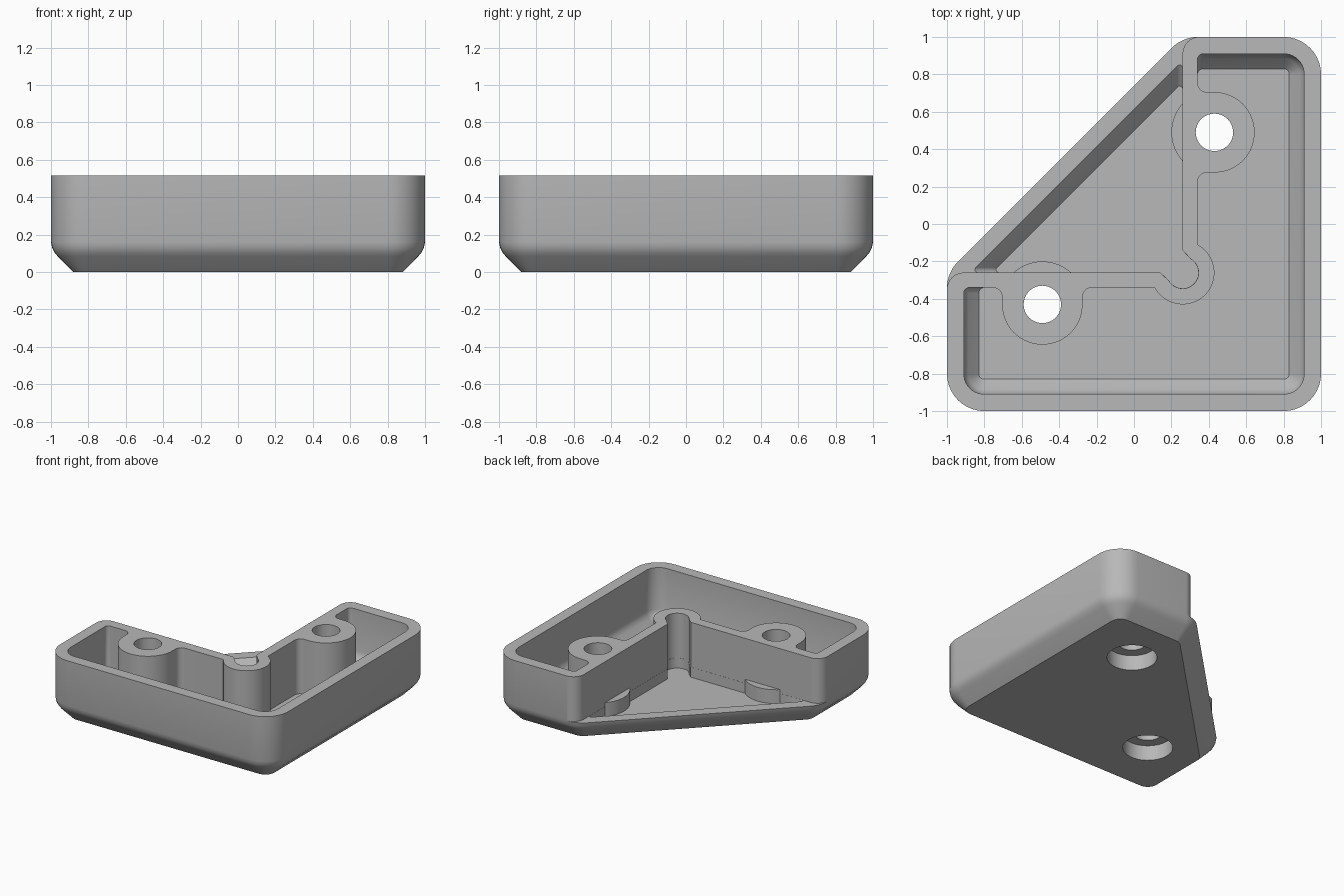
import bpy, bmesh, math
from mathutils import Vector

cube = bpy.data.objects.get("Cube")
if cube:
    bpy.data.objects.remove(cube, do_unlink=True)

HEIGHT, RIM, FLOOR, TOP = 0.515, 0.16, 0.08, 0.7
WALL_IN, WALL_OUT = 0.26, 0.34      # the two faces of the inner wall
BOSS = Vector((0.43, 0.49))


def mirrored(half, axis=None):
    """Complete a half outline by reflecting it in the line y = -x."""
    other = [(-y, -x, r) for x, y, r in reversed(half)]
    return ([axis] if axis else []) + half + other


def arc(cx, cy, r, start, end, n=14):
    angles = [math.radians(start + (end - start) * i / n) for i in range(n + 1)]
    return [(cx + r * math.cos(a), cy + r * math.sin(a), 0) for a in angles]


def rounded(points, n=10):
    """Turn (x, y, radius) corners into a filleted outline."""
    out = []
    for i, (x, y, r) in enumerate(points):
        p = Vector((x, y))
        if r == 0:
            out.append(p)
            continue
        u = (Vector(points[i - 1][:2]) - p).normalized()
        v = (Vector(points[(i + 1) % len(points)][:2]) - p).normalized()
        half = u.angle(v) / 2
        centre = p + (u + v).normalized() * (r / math.sin(half))
        a = p + u * (r / math.tan(half)) - centre
        b = p + v * (r / math.tan(half)) - centre
        sweep = a.angle(b)
        for k in range(n + 1):
            t = k / n
            out.append(centre + (a * math.sin((1 - t) * sweep)
                                 + b * math.sin(t * sweep)) / math.sin(sweep))
    return out


def loft(name, rings):
    """Closed solid through (outline, z) rings of equal length."""
    bm = bmesh.new()
    loops = [[bm.verts.new((p.x, p.y, z)) for p in pts] for pts, z in rings]
    for low, high in zip(loops, loops[1:]):
        for i in range(len(low)):
            bm.faces.new((low[i - 1], low[i], high[i], high[i - 1]))
    bm.faces.new(list(reversed(loops[0])))
    bm.faces.new(loops[-1])
    bmesh.ops.recalc_face_normals(bm, faces=bm.faces)
    mesh = bpy.data.meshes.new(name)
    bm.to_mesh(mesh)
    bm.free()
    ob = bpy.data.objects.new(name, mesh)
    bpy.context.collection.objects.link(ob)
    return ob


def cylinder(name, centre, r, z0, z1):
    circle = [Vector(p[:2]) for p in arc(centre[0], centre[1], r, 0, 360, 48)[:-1]]
    return loft(name, [(circle, z0), (circle, z1)])


def combine(target, tool, operation):
    tool.hide_render = True
    mod = target.modifiers.new(tool.name, 'BOOLEAN')
    mod.operation, mod.solver, mod.object = operation, 'EXACT', tool
    bpy.ops.object.select_all(action='DESELECT')
    bpy.context.view_layer.objects.active = target
    target.select_set(True)
    bpy.ops.object.modifier_apply(modifier=mod.name)
    bpy.data.objects.remove(tool, do_unlink=True)


def body_outline(d):
    r = 0.2 - d
    half = [(1 - d, 1 - d, r), (0.26 + 0.414 * d, 1 - d, r)]
    return rounded(mirrored(half, (1 - d, d - 1, r)))


def recess_outline(d):
    x = WALL_IN - 0.001
    half = [(x, x + 0.74 - math.sqrt(2) * d, 0.015), (x, -0.14, 0)]
    return rounded(mirrored(half + arc(0.26, -0.26, 0.084, 60, -42)))


def tray_outline(d):
    x, r = WALL_OUT, 0.2 - d
    right, top, bottom = BOSS.x + 0.215, BOSS.y + 0.215, BOSS.y - 0.215
    half = [(1 - d, 1 - d, r), (x, 1 - d, 0.03), (x, top, 0.05),
            (right, top, 0.214), (right, bottom, 0.214), (x, bottom, 0.05)]
    half += arc(0.26, -0.26, 0.17, 62, -42)
    return rounded(mirrored(half, (1 - d, d - 1, r)))


# Body: five-sided block with a softened chamfer round the bottom
profile = [(0.12, 0), (0.035, 0.085), (0.018, 0.106), (0.006, 0.13), (0, RIM), (0, HEIGHT)]
body = loft("corner_foot", [(body_outline(d), z) for d, z in profile])

# Open corner: lowered to the rim, with rounded arm ends and a round notch
step = [(0.35, 1.3, 0)] + arc(0.35, 0.91, 0.09, 90, 180) + [(WALL_IN, -0.14, 0)]
step += arc(0.26, -0.26, 0.085, 60, -42)
outline = rounded(mirrored(step, (-1.3, 1.3, 0)))
combine(body, loft("step_cutter", [(outline, RIM), (outline, TOP)]), 'DIFFERENCE')

# Recessed floor behind the slanted rim
combine(body, loft("recess_cutter", [(recess_outline(d), z) for d, z in
                                     [(0.17, FLOOR), (0.09, RIM), (0.09, TOP)]]), 'DIFFERENCE')

# Low bulges of the screw seats on the open side of the wall
screws = [(BOSS.x, BOSS.y), (-BOSS.y, -BOSS.x)]
for centre in screws:
    combine(body, cylinder("seat_bulge", centre, 0.23, 0.04, 0.19), 'UNION')

# Tray between the walls, leaving the screw bosses and corner boss standing
tray = [(0.17, FLOOR), (0.115, 0.135), (0.098, 0.156), (0.09, 0.185), (0.09, TOP)]
combine(body, loft("tray_cutter", [(tray_outline(d), z) for d, z in tray]), 'DIFFERENCE')

# Screw holes with wider seats from below
for centre in screws:
    combine(body, cylinder("hole_cutter", centre, 0.1, -0.1, TOP), 'DIFFERENCE')
    combine(body, cylinder("seat_cutter", centre, 0.18, -0.1, 0.12), 'DIFFERENCE')

# Grey plastic
grey = bpy.data.materials.new("grey_plastic")
colour = (0.48, 0.48, 0.48, 1)
grey.use_nodes = True
grey.diffuse_color = colour
grey.node_tree.nodes["Principled BSDF"].inputs["Base Color"].default_value = colour
body.data.materials.clear()
body.data.materials.append(grey)
for face in body.data.polygons:
    face.material_index = 0

bpy.ops.object.select_all(action='DESELECT')
bpy.context.view_layer.objects.active = body
body.select_set(True)
bpy.ops.object.shade_smooth_by_angle(angle=math.radians(32))
